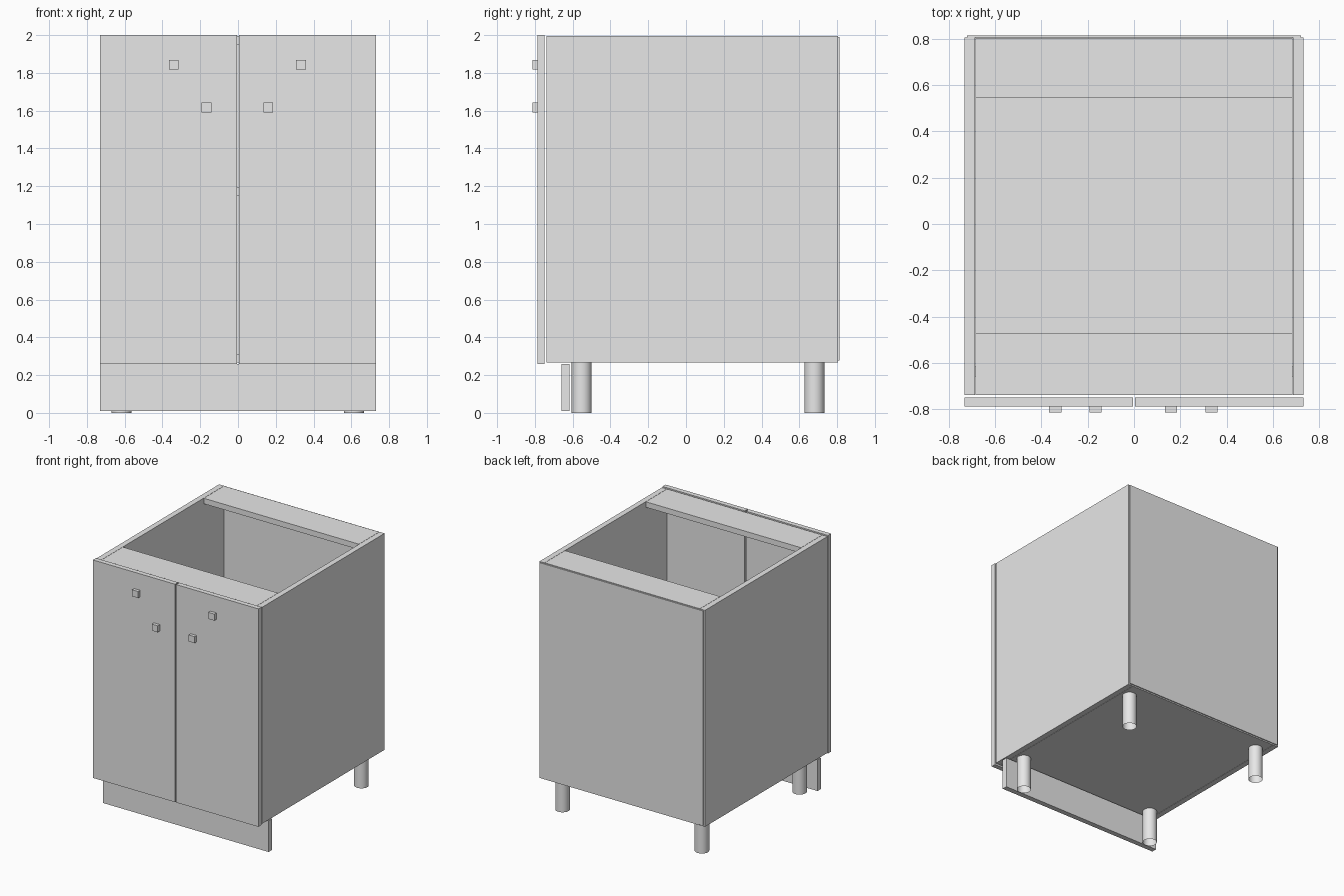
import bpy

cube = bpy.data.objects.get("Cube")
if cube:
    bpy.data.objects.remove(cube, do_unlink=True)

# One plain light grey for the whole cabinet
grey = bpy.data.materials.new("light_grey")
grey.use_nodes = True
colour = (0.8, 0.8, 0.8, 1)
grey.diffuse_color = colour
grey.node_tree.nodes["Principled BSDF"].inputs["Base Color"].default_value = colour


def board(name, x, y, z):
    """Box spanning the given (low, high) ranges."""
    spans = (x, y, z)
    bpy.ops.mesh.primitive_cube_add(size=1, location=[(a + b) / 2 for a, b in spans])
    obj = bpy.context.object
    obj.name = name
    obj.scale = [b - a for a, b in spans]
    bpy.ops.object.transform_apply(location=False, rotation=False, scale=True)
    obj.data.materials.append(grey)
    return obj


HALF = 0.731             # half the cabinet width
THICK = 0.044            # board thickness
INNER = HALF - THICK - 0.002
FRONT, BACK = -0.739, 0.805
BASE, TOP = 0.267, 1.995
DOOR_FACE = -0.787
inside = (-INNER, INNER)

# Carcass
for side, s in (("left", 1), ("right", -1)):
    board(side + "_side_panel", sorted((s * HALF, s * (HALF - THICK))), (FRONT, BACK), (BASE, TOP))
board("bottom_panel", inside, (FRONT, BACK), (BASE, BASE + THICK))
board("shelf", inside, (-0.70, 0.80), (1.148, 1.148 + THICK))
board("front_rail", inside, (FRONT, -0.473), (TOP - THICK, TOP))
board("back_rail", inside, (0.547, BACK - 0.002), (TOP - THICK, TOP))
board("back_panel", (-0.72, 0.72), (BACK, 0.813), (0.277, 1.99))

# Doors, a thin gap between them, each with two square knobs
for side, s in (("left", 1), ("right", -1)):
    board(side + "_door", sorted((s * 0.005, s * HALF)), (DOOR_FACE, -0.748), (0.26, 2.0))
    for label, x, z in (("upper", 0.337, 1.843), ("lower", 0.163, 1.616)):
        x = s * x - 0.003
        board(f"{side}_{label}_knob", (x - 0.026, x + 0.026),
              (-0.813, DOOR_FACE), (z - 0.026, z + 0.026))

# Plinth board
board("plinth", (-HALF, HALF), (-0.658, -0.616), (0.01, 0.259))

# Hollow round legs
for side, x in (("left", 0.614), ("right", -0.617)):
    for end, y in (("front", -0.552), ("back", 0.68)):
        bpy.ops.mesh.primitive_cylinder_add(vertices=32, radius=0.053, depth=BASE,
                                            end_fill_type='NOTHING', location=(x, y, BASE / 2))
        leg = bpy.context.object
        leg.name = f"{end}_{side}_leg"
        leg.data.materials.append(grey)
        bpy.ops.object.shade_smooth_by_angle()
